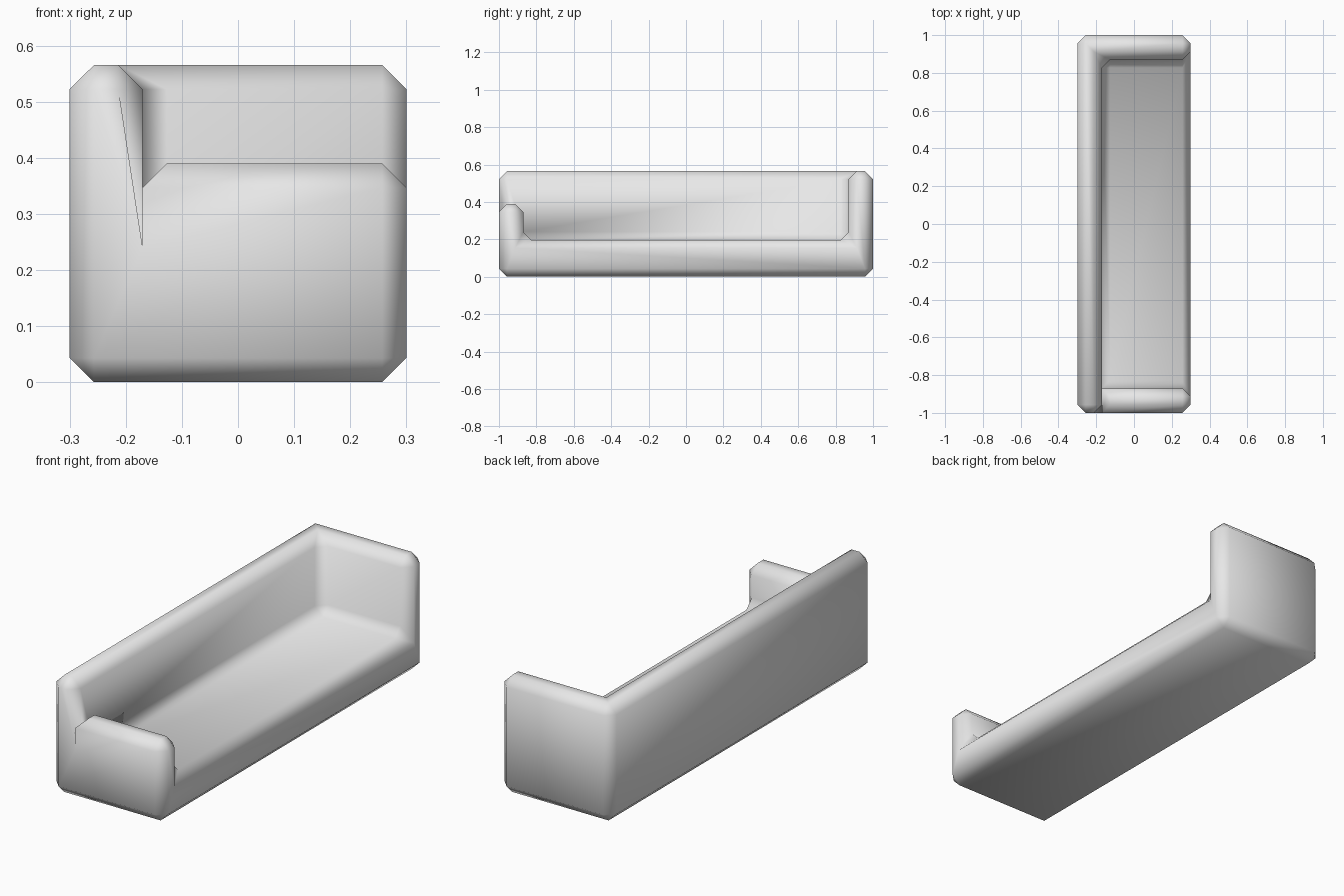
import bpy
import bmesh
import math

cube = bpy.data.objects.get("Cube")
if cube:
    bpy.data.objects.remove(cube, do_unlink=True)

# Main dimensions
XS = [-0.30, -0.17, 0.30]          # back rest | seat depth
YS = [-1.0, -0.87, 0.87, 1.0]      # low arm | seat | high arm
SEAT, LOW_ARM, TOP = 0.197, 0.39, 0.565
CHAMFER = 0.043

# Single upholstery colour
fabric = bpy.data.materials.new("light_grey_fabric")
fabric.use_nodes = True
colour = (0.8, 0.8, 0.8, 1.0)
fabric.diffuse_color = colour
for node in fabric.node_tree.nodes:
    if node.type == 'BSDF_PRINCIPLED':
        node.inputs["Base Color"].default_value = colour

bm = bmesh.new()


def raise_faces(faces, height, keep=False):
    """Extrude a region straight up to the given height."""
    result = bmesh.ops.extrude_face_region(bm, geom=faces)
    for item in result["geom"]:
        if isinstance(item, bmesh.types.BMVert):
            item.co.z = height
    old = [f for f in faces if f.is_valid]
    if old and not keep:
        bmesh.ops.delete(bm, geom=old, context='FACES')


def seat_faces(rule):
    """Faces lying at seat height whose centre obeys the rule."""
    found = []
    for f in bm.faces:
        level = all(abs(v.co.z - SEAT) < 0.001 for v in f.verts)
        if level and rule(f.calc_center_median()):
            found.append(f)
    return found


# Base slab, divided into back, seat and arm cells
grid = [[bm.verts.new((x, y, 0)) for y in YS] for x in XS]
for i in range(len(XS) - 1):
    for j in range(len(YS) - 1):
        bm.faces.new((grid[i][j], grid[i + 1][j],
                      grid[i + 1][j + 1], grid[i][j + 1]))
raise_faces(list(bm.faces), SEAT, keep=True)

# Back rest and high arm rise together, the low arm rises on its own
raise_faces(seat_faces(lambda c: c.x < XS[1] or c.y > YS[2]), TOP)
raise_faces(seat_faces(lambda c: c.y < YS[1]), LOW_ARM)

# Merge flat neighbours so only real corners remain
bmesh.ops.recalc_face_normals(bm, faces=list(bm.faces))
bmesh.ops.dissolve_limit(bm, angle_limit=math.radians(1),
                         verts=list(bm.verts), edges=list(bm.edges))


def is_soft(edge):
    """Corners to chamfer, leaving the seam of low arm and back sharp."""
    angle = abs(edge.calc_face_angle(0))
    if angle < math.radians(30) or angle > math.radians(170):
        return False
    a, b = (v.co for v in edge.verts)
    upright = abs(a.z - b.z) > 0.1
    on_seam = (max(a.y, b.y) < YS[1] + 0.01
               and all(abs(p.x - XS[1]) < 0.01 for p in (a, b)))
    return not (upright and on_seam and max(a.z, b.z) < LOW_ARM + 0.01)


# Padded corners
bmesh.ops.bevel(bm, geom=[e for e in bm.edges if is_soft(e)],
                offset=CHAMFER, offset_type='OFFSET', segments=1,
                profile=0.5, affect='EDGES', clamp_overlap=False,
                loop_slide=True)
bmesh.ops.recalc_face_normals(bm, faces=list(bm.faces))
for f in bm.faces:
    f.smooth = True
    f.material_index = 0

mesh = bpy.data.meshes.new("sofa_body")
bm.to_mesh(mesh)
bm.free()
mesh.materials.append(fabric)
sofa = bpy.data.objects.new("sofa_body", mesh)
bpy.context.collection.objects.link(sofa)
